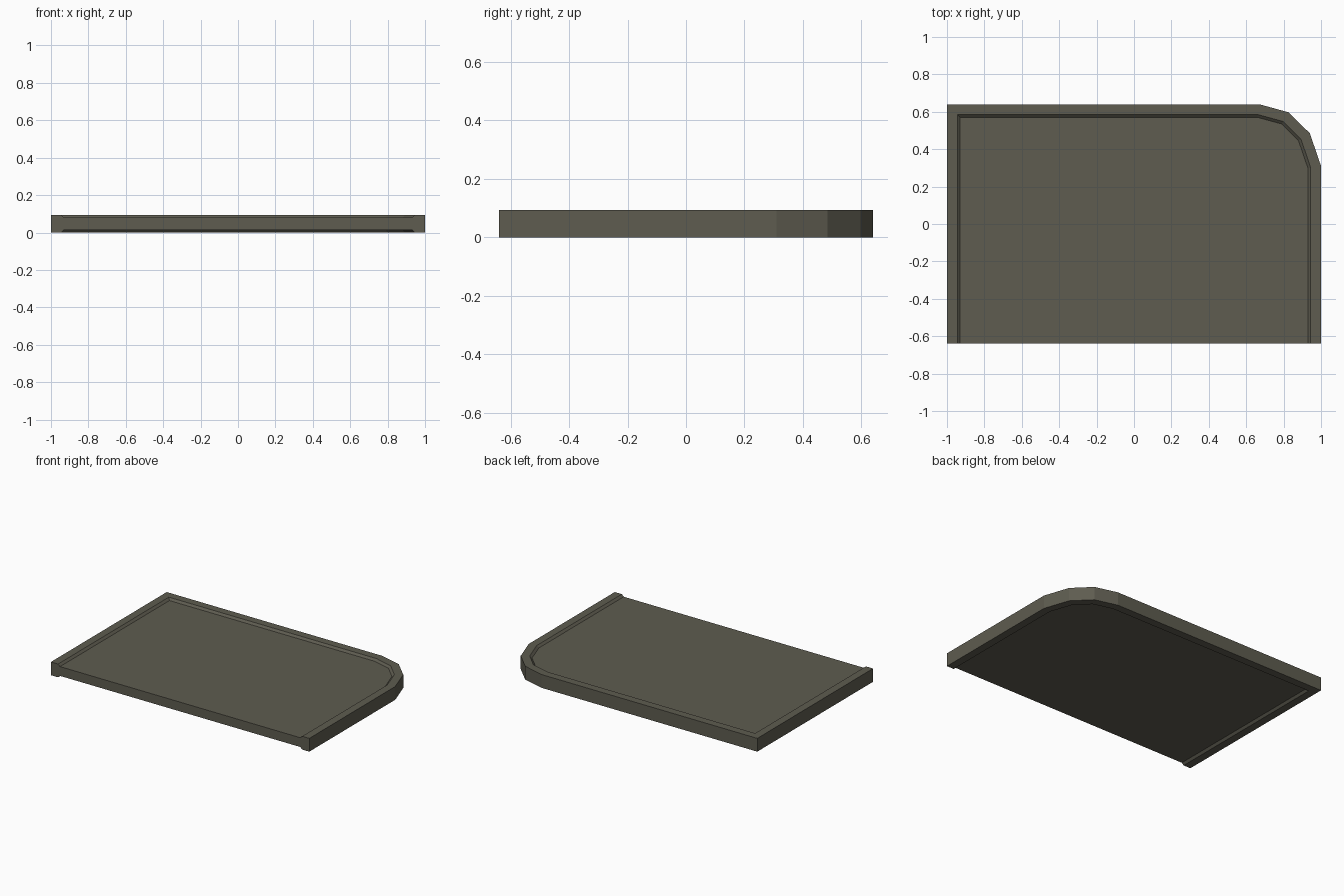
import bpy, bmesh
from mathutils import Vector

if "Cube" in bpy.data.objects:
    bpy.data.objects.remove(bpy.data.objects["Cube"])

H, STEP = 0.093, 0.014        # total thickness, recess depth
RIM, FLOOR = 0.055, 0.07      # inset of rim edge and of recess floor

olive = bpy.data.materials.new("olive_grey")
olive.diffuse_color = (0.112, 0.107, 0.08, 1)
olive.use_nodes = True
olive.node_tree.nodes["Principled BSDF"].inputs["Base Color"].default_value = olive.diffuse_color

# Open outer path: front left, back left, faceted corner, front right
PATH = [Vector(p) for p in [(-1, -0.64), (-1, 0.64), (0.67, 0.64), (0.827, 0.597),
                            (0.94, 0.485), (1, 0.31), (1, -0.64)]]


def inset(d):
    """Path offset inwards with mitred corners; ends stay on the front plane."""
    dirs = [(b - a).normalized() for a, b in zip(PATH, PATH[1:])]
    norms = [Vector((v.y, -v.x)) for v in dirs]
    norms = [norms[0]] + norms + [norms[-1]]
    return [p + (m + n) * d / (1 + m.dot(n)) for p, m, n in zip(PATH, norms, norms[1:])]


def make(name, bm):
    bmesh.ops.recalc_face_normals(bm, faces=bm.faces)
    me = bpy.data.meshes.new(name)
    bm.to_mesh(me)
    bm.free()
    me.materials.append(olive)
    bpy.context.collection.objects.link(bpy.data.objects.new(name, me))


def rings(bm, section):
    return [[bm.verts.new((p.x, p.y, z)) for p in inset(d)] for d, z in section]


# Raised rim with sloped inner edges above and below
bm = bmesh.new()
r = rings(bm, [(FLOOR, STEP), (RIM, 0), (0, 0), (0, H), (RIM, H), (FLOOR, H - STEP)])
for a, b in zip(r, r[1:] + r[:1]):
    for i in range(len(PATH) - 1):
        bm.faces.new((a[i], a[i + 1], b[i + 1], b[i]))
for end in (0, -1):
    bm.faces.new([ring[end] for ring in r])
make("rim", bm)

# Recessed panel, flush with the rim at the front
bm = bmesh.new()
low, high = rings(bm, [(FLOOR, STEP), (FLOOR, H - STEP)])
bm.faces.new(low)
bm.faces.new(high)
for i in range(len(PATH)):
    j = (i + 1) % len(PATH)
    bm.faces.new((low[i], low[j], high[j], high[i]))
make("panel", bm)
